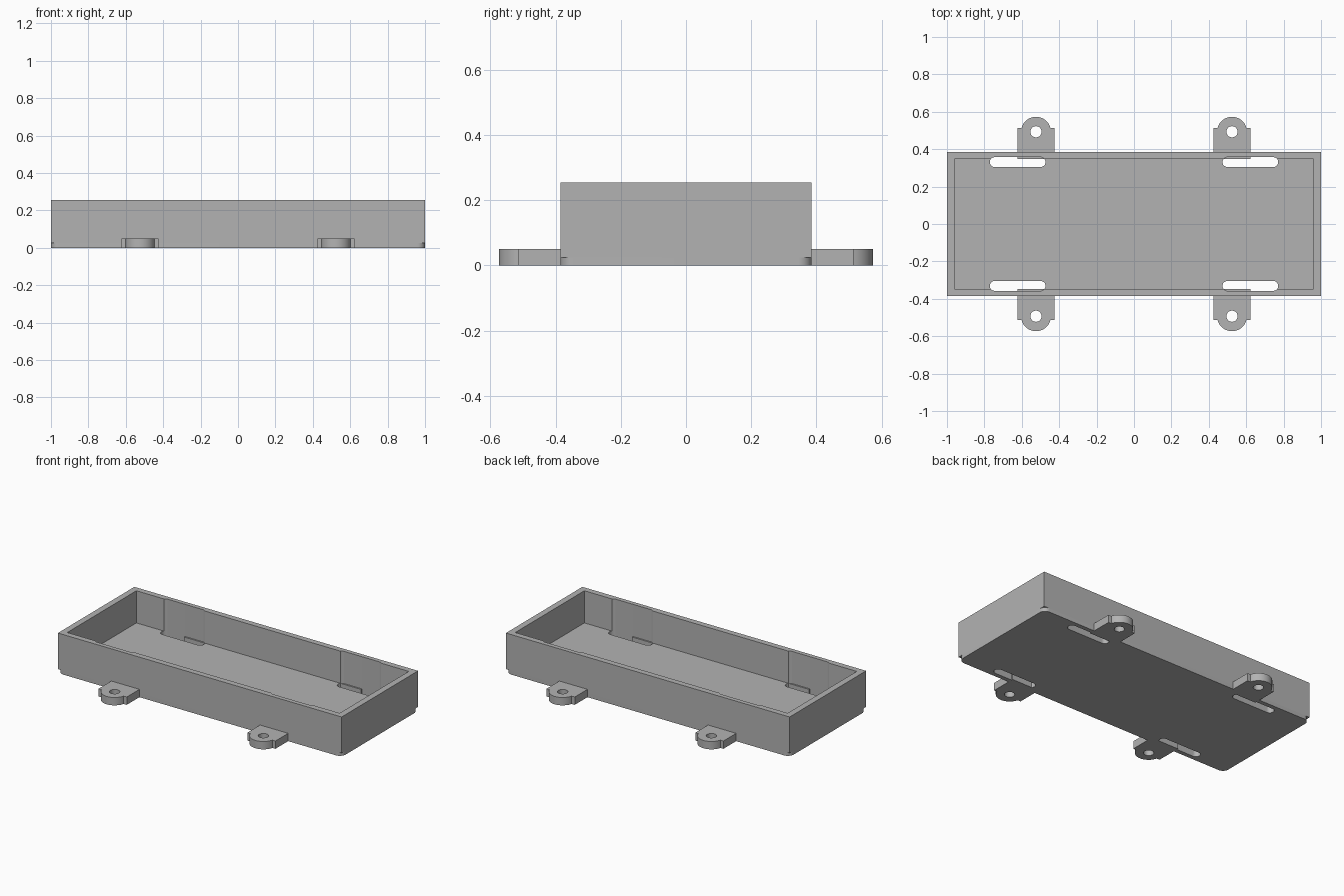
import bpy, bmesh
from math import sin, cos, radians, asin, degrees

cube = bpy.data.objects.get("Cube")
if cube:
    bpy.data.objects.remove(cube, do_unlink=True)

grey = bpy.data.materials.new("plain grey")
grey.use_nodes = True
COLOUR = (0.45, 0.45, 0.45, 1)
grey.diffuse_color = COLOUR
grey.node_tree.nodes["Principled BSDF"].inputs["Base Color"].default_value = COLOUR

HX, HY, HEIGHT = 1.0, 0.385, 0.255      # outer half sizes and height
IX, IY, FLOOR = 0.96, 0.348, 0.05       # cavity half sizes and floor level
LIP = 0.025                             # height of the rounded foot plate
TAB_X, HOLE_Y = 0.524, 0.493


def arc(cx, cy, r, a0, a1, n=12):
    angles = [radians(a0 + (a1 - a0) * i / n) for i in range(n + 1)]
    return [(cx + r * cos(a), cy + r * sin(a)) for a in angles]


def rounded(cx, cy, hx, hy, r):
    """Rounded rectangle outline."""
    pts = []
    for k, (sx, sy) in enumerate([(1, 1), (-1, 1), (-1, -1), (1, -1)]):
        pts += arc(cx + sx * (hx - r), cy + sy * (hy - r), r, 90 * k, 90 * k + 90)
    clean = []
    for p in pts:
        if not clean or abs(p[0] - clean[-1][0]) + abs(p[1] - clean[-1][1]) > 1e-5:
            clean.append(p)
    return clean


def rectangle(hx, hy):
    return [(-hx, -hy), (hx, -hy), (hx, hy), (-hx, hy)]


def prism(name, outline, z0, z1):
    """Extrude an outline upwards into a solid."""
    bm = bmesh.new()
    face = bm.faces.new([bm.verts.new((x, y, z0)) for x, y in outline])
    new = bmesh.ops.extrude_face_region(bm, geom=[face])["geom"]
    verts = [v for v in new if isinstance(v, bmesh.types.BMVert)]
    bmesh.ops.translate(bm, verts=verts, vec=(0, 0, z1 - z0))
    bmesh.ops.recalc_face_normals(bm, faces=bm.faces)
    mesh = bpy.data.meshes.new(name)
    bm.to_mesh(mesh)
    bm.free()
    mesh.materials.append(grey)
    obj = bpy.data.objects.new(name, mesh)
    bpy.context.collection.objects.link(obj)
    return obj


def activate(obj):
    bpy.ops.object.select_all(action="DESELECT")
    obj.select_set(True)
    bpy.context.view_layer.objects.active = obj


def cut(obj, outline, z0, z1):
    """Remove an extruded outline from a solid."""
    cutter = prism("cutter", outline, z0, z1)
    cutter.hide_render = True
    activate(obj)
    mod = obj.modifiers.new("cut", "BOOLEAN")
    mod.operation, mod.solver, mod.object = "DIFFERENCE", "EXACT", cutter
    bpy.ops.object.modifier_apply(modifier=mod.name)
    bpy.data.objects.remove(cutter, do_unlink=True)


def soften(obj):
    activate(obj)
    bpy.ops.object.shade_smooth_by_angle(angle=radians(30))


# Open tray and the round-cornered plate beneath it
tray = prism("tray", rectangle(HX, HY), LIP, HEIGHT)
cut(tray, rectangle(IX, IY), FLOOR, HEIGHT + 0.1)
foot_plate = prism("foot_plate", rounded(0, 0, HX, HY, 0.04), 0, LIP)

# Strap slots, which also groove the inner walls
for sx in (-1, 1):
    for sy in (-1, 1):
        slot = rounded(sx * 0.622, sy * 0.331, 0.149, 0.0262, 0.026)
        for part in (tray, foot_plate):
            cut(part, slot, -0.1, HEIGHT + 0.1)

# Mounting tabs with screw holes
lean = degrees(asin(0.02 / 0.08))
tab_half = [(0.099, IY), (0.099, 0.513)] + arc(0, HOLE_Y, 0.08, lean, 180 - lean, 24) \
    + [(-0.099, 0.513), (-0.099, IY)]
for side, sx in (("left", 1), ("right", -1)):
    for end, sy in (("front", -1), ("back", 1)):
        outline = [(sx * TAB_X + x, sy * y) for x, y in tab_half]
        tab = prism(f"{end}_{side}_tab", outline, 0, FLOOR)
        cut(tab, arc(sx * TAB_X, sy * HOLE_Y, 0.03, 0, 348.75, 31), -0.1, 0.2)
        soften(tab)

soften(tray)
soften(foot_plate)
